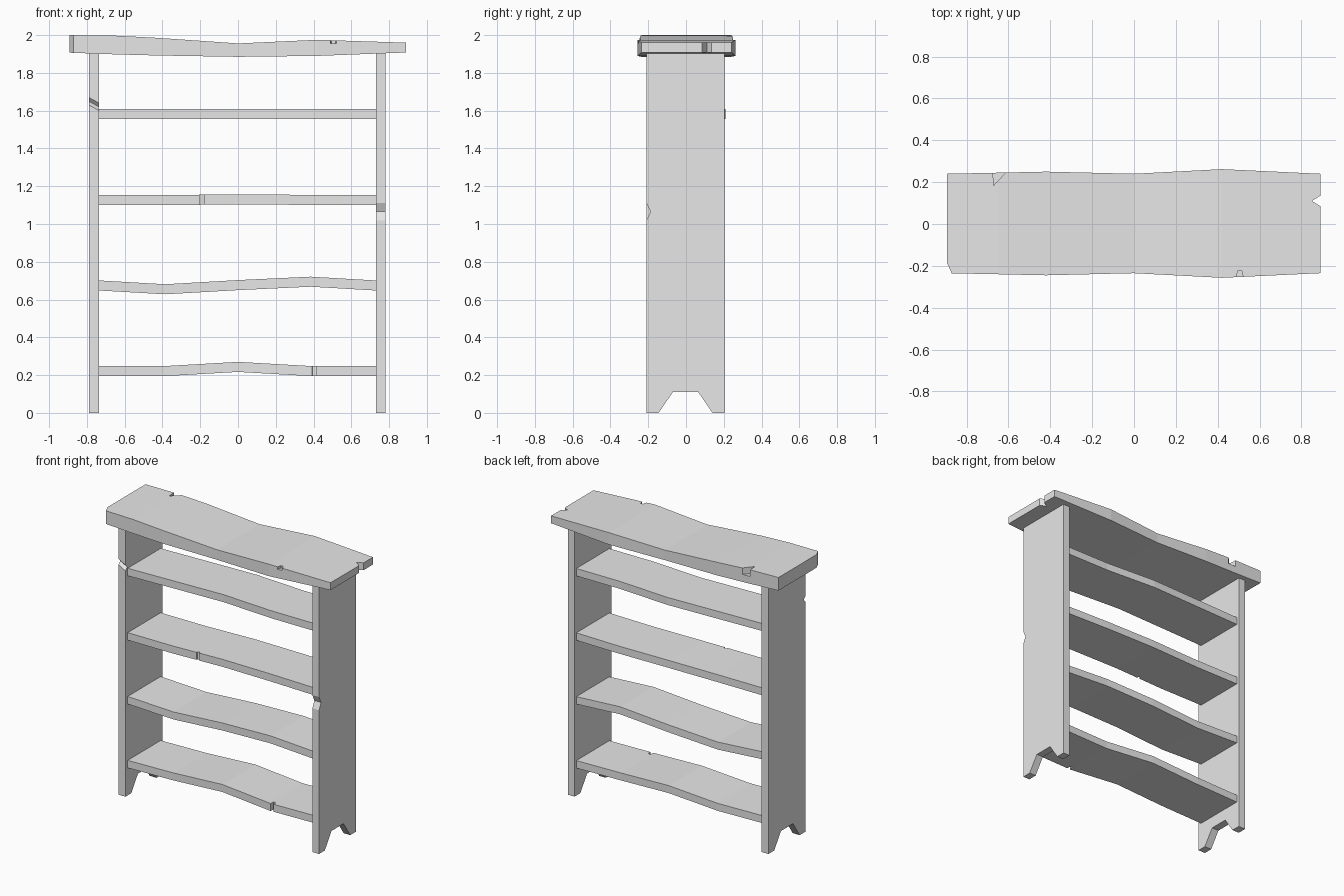
import bpy, bmesh

cube = bpy.data.objects.get("Cube")
if cube:
    bpy.data.objects.remove(cube, do_unlink=True)

grey = bpy.data.materials.new("worn_grey")
grey.use_nodes = True
grey.diffuse_color = (0.8, 0.8, 0.8, 1)
grey.node_tree.nodes["Principled BSDF"].inputs["Base Color"].default_value = (0.8, 0.8, 0.8, 1)


def add_object(name, bm):
    bmesh.ops.recalc_face_normals(bm, faces=bm.faces)
    mesh = bpy.data.meshes.new(name)
    bm.to_mesh(mesh)
    bm.free()
    mesh.materials.append(grey)
    obj = bpy.data.objects.new(name, mesh)
    bpy.context.scene.collection.objects.link(obj)
    return obj


def prism(name, lower, upper):
    """Solid between two matching outlines."""
    bm = bmesh.new()
    a = [bm.verts.new(p) for p in lower]
    b = [bm.verts.new(p) for p in upper]
    bm.faces.new(a)
    bm.faces.new(b)
    for i in range(len(a)):
        j = (i + 1) % len(a)
        bm.faces.new((a[i], a[j], b[j], b[i]))
    return add_object(name, bm)


def board(name, xs, bottoms, tops, fronts, backs):
    """Warped plank made of cross-sections along x."""
    bm = bmesh.new()
    rings = [[bm.verts.new(p) for p in ((x, f, lo), (x, k, lo), (x, k, hi), (x, f, hi))]
             for x, lo, hi, f, k in zip(xs, bottoms, tops, fronts, backs)]
    for r, s in zip(rings, rings[1:]):
        for i in range(4):
            j = (i + 1) % 4
            bm.faces.new((r[i], r[j], s[j], s[i]))
    bm.faces.new(rings[0])
    bm.faces.new(rings[-1])
    return add_object(name, bm)


def chip(obj, outline, z_low, z_high):
    """Cut a chip with the given plan outline out of a plank."""
    cutter = prism("chip_cutter", [(x, y, z_low) for x, y in outline],
                   [(x, y, z_high) for x, y in outline])
    cutter.hide_render = True
    mod = obj.modifiers.new("chip", 'BOOLEAN')
    mod.operation = 'DIFFERENCE'
    mod.solver = 'EXACT'
    mod.object = cutter
    graph = bpy.context.evaluated_depsgraph_get()
    result = bpy.data.meshes.new_from_object(obj.evaluated_get(graph))
    obj.modifiers.clear()
    obj.data = result
    bpy.data.objects.remove(cutter, do_unlink=True)


# Side panels: foot cut-out below, one nick in the front edge
def side_panel(name, x0, x1, nick_z, half, depth, slant):
    foot = [(-0.21, 0), (-0.145, 0), (-0.07, 0.11), (0.065, 0.11), (0.14, 0), (0.205, 0),
            (0.205, 1.91), (-0.21, 1.91)]

    def outline(x, shift):
        z = nick_z + shift
        nick = [(-0.21, z + half), (-0.21 + depth, z), (-0.21, z - half)]
        return [(x, y, h) for y, h in foot + nick]
    prism(name, outline(x0, slant), outline(x1, -slant))


side_panel("right_side_panel", -0.79, -0.735, 1.635, 0.02, 0.02, 0.015)
side_panel("left_side_panel", 0.73, 0.782, 1.065, 0.047, 0.022, 0)

# Shelves: sag along the length and slight waves in the edges
shelf_x = [-0.735, -0.385, 0, 0.385, 0.73]
shelves = [
    ("bottom_shelf", 0.195, (0, 0, 0.022, 0, 0), (0, 0.012, 0.01, -0.01, 0)),
    ("lower_shelf", 0.648, (0, -0.02, 0.002, 0.02, 0), (0, 0.01, 0.015, 0, 0)),
    ("middle_shelf", 1.1, (0, 0, 0.004, 0.001, 0), (0, 0, 0.01, 0.01, 0)),
    ("upper_shelf", 1.556, (0, 0, 0, 0, 0), (0, 0.012, 0.025, 0, 0)),
]
made = {}
for name, z, sag, wave in shelves:
    made[name] = board(name, shelf_x, [z + s for s in sag], [z + s + 0.053 for s in sag],
                       [-0.185 + w for w in wave], [0.185 + w for w in wave])
chip(made["bottom_shelf"], [(0.385, -0.3), (0.42, -0.3), (0.415, -0.17), (0.395, -0.165)], 0.1, 0.4)
chip(made["middle_shelf"], [(-0.21, -0.3), (-0.175, -0.3), (-0.18, -0.165), (-0.2, -0.17)], 1, 1.3)

# Top plank with worn ends and edges
top = board("top_plank", [-0.893, -0.65, -0.42, 0, 0.42, 0.89],
            [1.907, 1.898, 1.892, 1.885, 1.89, 1.908],
            [2.0, 1.997, 1.985, 1.956, 1.975, 1.96],
            [-0.235, -0.24, -0.245, -0.235, -0.257, -0.235],
            [0.24, 0.245, 0.25, 0.24, 0.262, 0.24])
chip(top, [(-0.9, -0.17), (-0.86, -0.26), (-0.95, -0.26)], 1.8, 2.1)
chip(top, [(0.93, 0.06), (0.93, 0.16), (0.85, 0.11)], 1.8, 2.1)
chip(top, [(-0.675, 0.26), (-0.67, 0.185), (-0.6, 0.26)], 1.95, 2.1)
chip(top, [(0.485, -0.27), (0.525, -0.27), (0.515, -0.225), (0.495, -0.225)], 1.955, 2.1)
